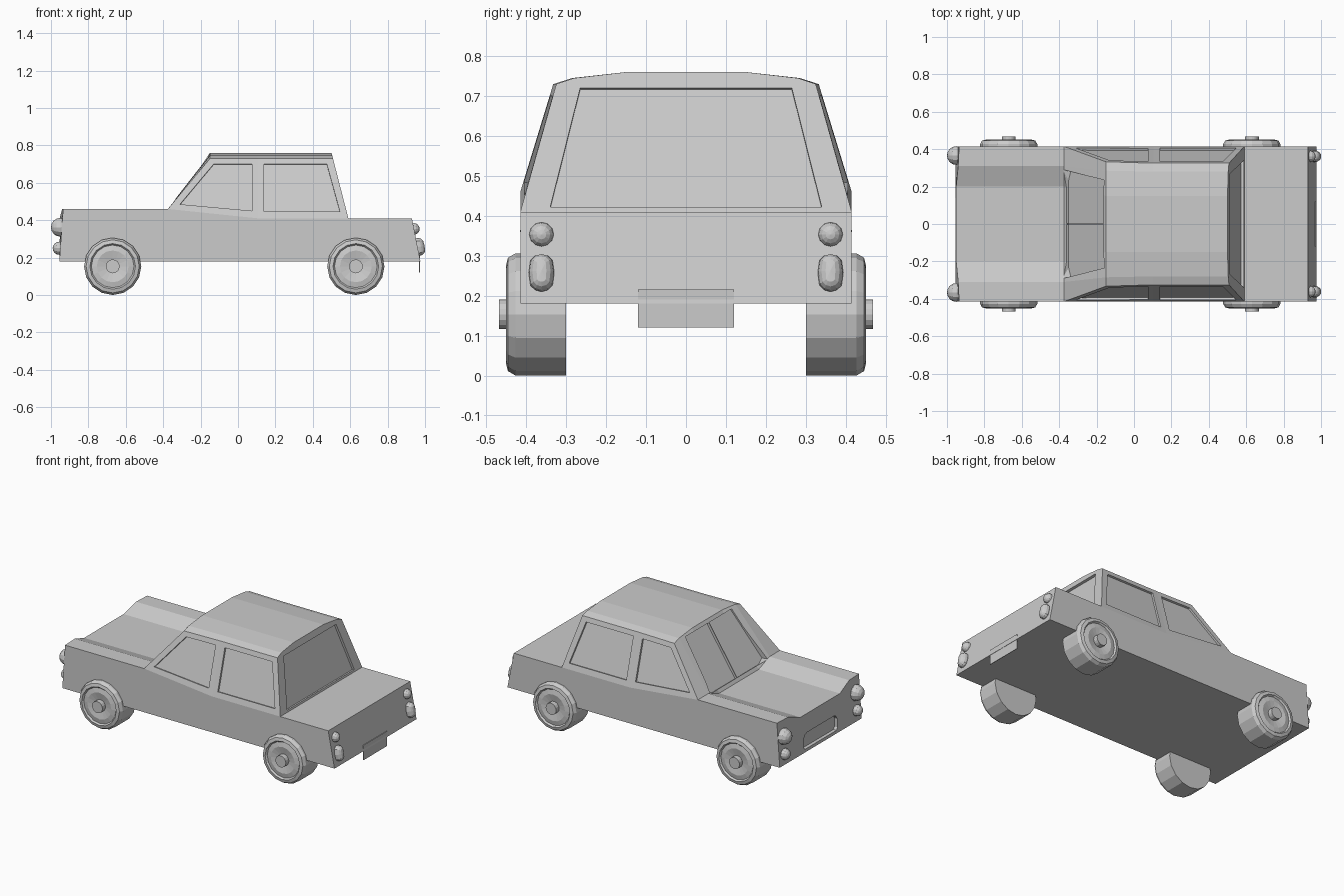
import bpy, bmesh, math
from mathutils import Vector, Matrix

if "Cube" in bpy.data.objects:
    bpy.data.objects.remove(bpy.data.objects["Cube"])

grey = bpy.data.materials.new("light grey")
grey.diffuse_color = (0.6, 0.6, 0.6, 1)
grey.use_nodes = True
grey.node_tree.nodes["Principled BSDF"].inputs["Base Color"].default_value = grey.diffuse_color


def finish(name, bm):
    bmesh.ops.recalc_face_normals(bm, faces=bm.faces)
    me = bpy.data.meshes.new(name)
    bm.to_mesh(me)
    bm.free()
    me.materials.append(grey)
    ob = bpy.data.objects.new(name, me)
    bpy.context.collection.objects.link(ob)
    return ob


def loft(name, rings, split=None):
    """Bridge closed rings and cap both ends; split cuts each cap between two indices."""
    bm = bmesh.new()
    rows = [[bm.verts.new(p) for p in r] for r in rings]
    n = len(rows[0])
    for a, b in zip(rows, rows[1:]):
        for i in range(n):
            j = (i + 1) % n
            bm.faces.new((a[i], a[j], b[j], b[i]))
    for row in (rows[0], rows[-1]):
        if split:
            s, e = split
            bm.faces.new(row[s:e + 1])
            bm.faces.new(row[e:] + row[:s + 1])
        else:
            bm.faces.new(row)
    return finish(name, bm)


def recess(ob, pts, normal, depth):
    """Cut a shallow pocket whose outline lies on the surface."""
    n = Vector(normal).normalized()
    pts = [Vector(p) for p in pts]
    cutter = loft("cutter", [[p - n * depth for p in pts], [p + n * 0.06 for p in pts]])
    cutter.hide_render = True
    mod = ob.modifiers.new("recess", 'BOOLEAN')
    mod.operation = 'DIFFERENCE'
    mod.solver = 'EXACT'
    mod.object = cutter
    bpy.context.view_layer.objects.active = ob
    bpy.ops.object.modifier_apply(modifier=mod.name)
    bpy.data.objects.remove(cutter)


def ball(name, loc, r, stretch=0.0, tilt=0.0):
    """Low-poly lamp with its pole along x, optionally stretched into a capsule."""
    bm = bmesh.new()
    bmesh.ops.create_uvsphere(bm, u_segments=12, v_segments=8, radius=r,
                              matrix=Matrix.Rotation(math.pi / 2, 4, 'Y'))
    for v in bm.verts:
        if abs(v.co.z) > 1e-4:
            v.co.z += math.copysign(stretch, v.co.z)
    bmesh.ops.transform(bm, verts=bm.verts,
                        matrix=Matrix.Translation(loc) @ Matrix.Rotation(tilt, 4, 'Y'))
    return finish(name, bm)


# lower body: side profiles lofted across the width, hood sunken in the middle
def body_ring(y, z, x):
    return [(-.955, y, .18), (x, y, z), (-.375, y, z),
            (.105, y, .41), (.93, y, .41), (.975, y, .18)]


half = [(.415, .46, -.935), (.31, .46, -.94), (.2, .42, -.951)]
body = loft("body", [body_ring(*c) for c in half] +
            [body_ring(-y, z, x) for y, z, x in reversed(half)])

# grille slot
recess(body, [(-.953, y, z) for y, z in
              [(-.16, .2), (.16, .2), (.17, .215), (.17, .27), (.155, .293), (.135, .3),
               (-.135, .3), (-.155, .293), (-.17, .27), (-.17, .215)]], (-1, 0, 0), .02)


# cabin: base y, base z, roof front y, roof y, roof z
def cabin_ring(yb, zb, yf, yr, zr):
    return [(-.375, yb, zb), (-.15, yf, zr), (.105, yr, zr),
            (.59 - .09 * (zr - .41) / .35, yr, zr), (.59, yb, .41), (.105, yb, .41)]


half = [(.415, .46, .3325, .325, .73), (.31, .46, .285, .28, .745), (.2, .42, .15, .15, .76)]
cabin = loft("cabin", [cabin_ring(*c) for c in half] +
             [cabin_ring(-a, b, -c, -d, e) for a, b, c, d, e in reversed(half)], (2, 5))

# side windows lie on the leaning side planes
LEAN = .28125
SLOPE = .05 / .48
front_win = [(-.31, .485), (-.13, .70), (.075, .70), (.075, .45)]
rear_win = [(.14, .70), (.475, .70), (.545, .445), (.14, .445)]
for s in (1, -1):
    recess(cabin, [(x, s * (.415 - LEAN * (z - .46 + SLOPE * (x + .375))), z)
                   for x, z in front_win], (LEAN * SLOPE, s, LEAN), .012)
    recess(cabin, [(x, s * (.415 - LEAN * (z - .41)), z) for x, z in rear_win],
           (0, s, LEAN), .012)
    # split windshield
    recess(cabin, [(-.362, s * .003, .44), (-.362, s * .29, .44),
                   (-.163, s * .235, .74), (-.163, s * .003, .74)], (-.34, 0, .225), .015)

# rear window
recess(cabin, [(.59 - .09 * (z - .41) / .35, y, z) for y, z in
               [(-.34, .422), (.34, .422), (.265, .72), (-.265, .72)]], (.35, 0, .09), .015)

# wheels: tyre, rim and hub turned from one profile of radius and depth
profile = [(.153, .30), (.153, .427), (.142, .446), (.122, .451), (.114, .441),
           (.085, .447), (.037, .437), (.037, .468)]
for end, cx in (("front", -.67), ("rear", .63)):
    for side, s in (("left", 1), ("right", -1)):
        loft(f"{end}_{side}_wheel",
             [[(cx + r * math.cos(k * math.pi / 8), s * y, .153 + r * math.sin(k * math.pi / 8))
               for k in range(16)] for r, y in profile])

# lamps
for side, s in (("left", 1), ("right", -1)):
    ball(f"{side}_headlight", (-.95, s * .366, .362), .05)
    ball(f"{side}_front_indicator", (-.956, s * .366, .25), .035)
    ball(f"{side}_rear_indicator", (.94, s * .362, .353), .031)
    ball(f"{side}_tail_light", (.966, s * .362, .257), .032, .016, -.19)

# rear plate
loft("rear_plate", [[(x, y, z) for y, z in [(-.12, .12), (.12, .12), (.12, .215), (-.12, .215)]]
                    for x in (.969, .973)])
